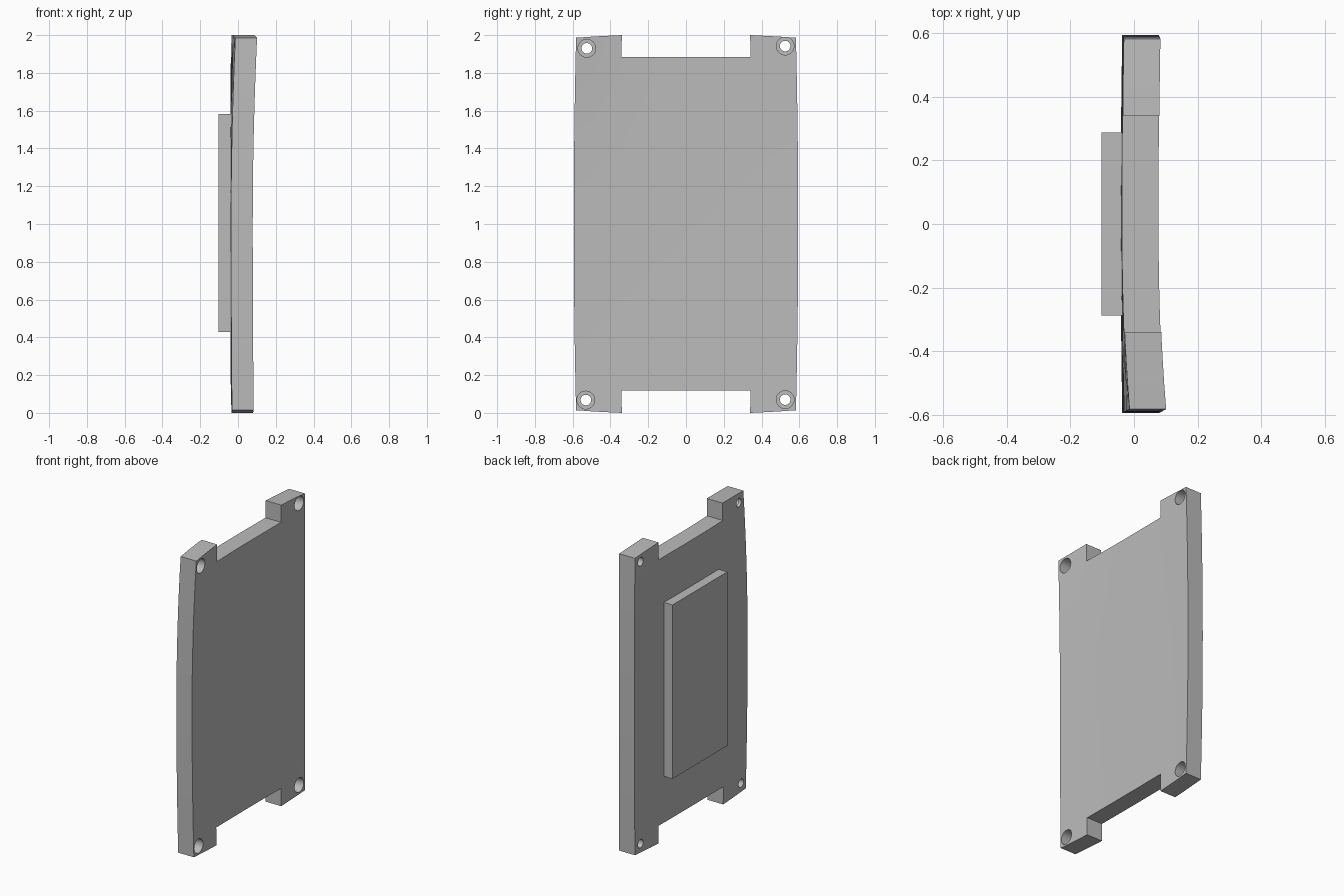
import bpy, bmesh, math
from mathutils import Vector, Matrix

cube = bpy.data.objects.get("Cube")
if cube:
    bpy.data.objects.remove(cube, do_unlink=True)

THICK = 0.115
grey = bpy.data.materials.new("plain_grey")
grey.use_nodes = True
grey.diffuse_color = (0.5, 0.5, 0.5, 1)
grey.node_tree.nodes["Principled BSDF"].inputs["Base Color"].default_value = (0.5, 0.5, 0.5, 1)


def make(name, bm):
    bmesh.ops.recalc_face_normals(bm, faces=bm.faces)
    mesh = bpy.data.meshes.new(name)
    bm.to_mesh(mesh)
    bm.free()
    mesh.materials.append(grey)
    obj = bpy.data.objects.new(name, mesh)
    bpy.context.collection.objects.link(obj)
    return obj


def select(obj):
    bpy.ops.object.select_all(action='DESELECT')
    obj.select_set(True)
    bpy.context.view_layer.objects.active = obj


def bend(y, z):
    """Gentle dish, with the upper right corner lifted and the outline bowed."""
    u, v = y / 0.59, z - 1
    lift = 0.018 * max(0, -u) ** 2 * max(0, v) ** 2
    x = 0.073 + 0.005 * u * u + 0.005 * v * v + lift
    y2 = u * (0.594 - 0.012 * u * u * v * v)
    z2 = 1 + v * (1 - 0.014 * max(0, u * u - 0.33) / 0.67)
    return Vector((x, y2, z2))


def steps(a, b, n):
    return [a + (b - a) * i / n for i in range(n)]


# Plate: a grid with the end notches left out, extruded and bent
ys = steps(-0.59, -0.34, 3) + steps(-0.34, 0.34, 8) + steps(0.34, 0.59, 3) + [0.59]
zs = steps(0, 0.118, 1) + steps(0.118, 1.885, 16) + [1.885, 2]
bm = bmesh.new()
grid = {(i, j): bm.verts.new(bend(y, z)) for i, y in enumerate(ys) for j, z in enumerate(zs)}
for i in range(len(ys) - 1):
    for j in range(len(zs) - 1):
        in_notch = abs(ys[i] + ys[i + 1]) / 2 < 0.34 and j in (0, len(zs) - 2)
        if not in_notch:
            bm.faces.new([grid[i, j], grid[i + 1, j], grid[i + 1, j + 1], grid[i, j + 1]])
bmesh.ops.delete(bm, geom=[v for v in bm.verts if not v.link_faces], context='VERTS')
back = bmesh.ops.extrude_face_region(bm, geom=bm.faces[:], use_keep_orig=True)["geom"]
bmesh.ops.translate(bm, vec=(-THICK, 0, 0), verts=[g for g in back if isinstance(g, bmesh.types.BMVert)])
plate = make("plate", bm)

# Stepped screw holes in the four corners
corners = [(-0.525, 1.93), (0.525, 1.942), (-0.53, 0.068), (0.525, 0.07)]
for name, radius, x0, x1 in (("bore", 0.028, -0.2, 0.2), ("counterbore", 0.047, 0.0, 0.2)):
    bm = bmesh.new()
    for y, z in corners:
        place = Matrix.Translation(((x0 + x1) / 2, y, z)) @ Matrix.Rotation(math.pi / 2, 4, 'Y')
        bmesh.ops.create_cone(bm, cap_ends=True, segments=32, radius1=radius, radius2=radius,
                              depth=x1 - x0, matrix=place)
    cutter = make(name + "_cutter", bm)
    cutter.hide_render = True
    mod = plate.modifiers.new(name, 'BOOLEAN')
    mod.operation, mod.solver, mod.object = 'DIFFERENCE', 'EXACT', cutter
    select(plate)
    bpy.ops.object.modifier_apply(modifier=mod.name)
    bpy.data.objects.remove(cutter, do_unlink=True)
select(plate)
bpy.ops.object.shade_smooth_by_angle(angle=math.radians(30))

# Raised rectangular pad on the rear face
bm = bmesh.new()
bmesh.ops.create_cube(bm, size=1, matrix=Matrix.Translation((-0.066, 0, 1.005))
                      @ Matrix.Diagonal((0.072, 0.576, 1.155, 1)))
make("rear_pad", bm)
